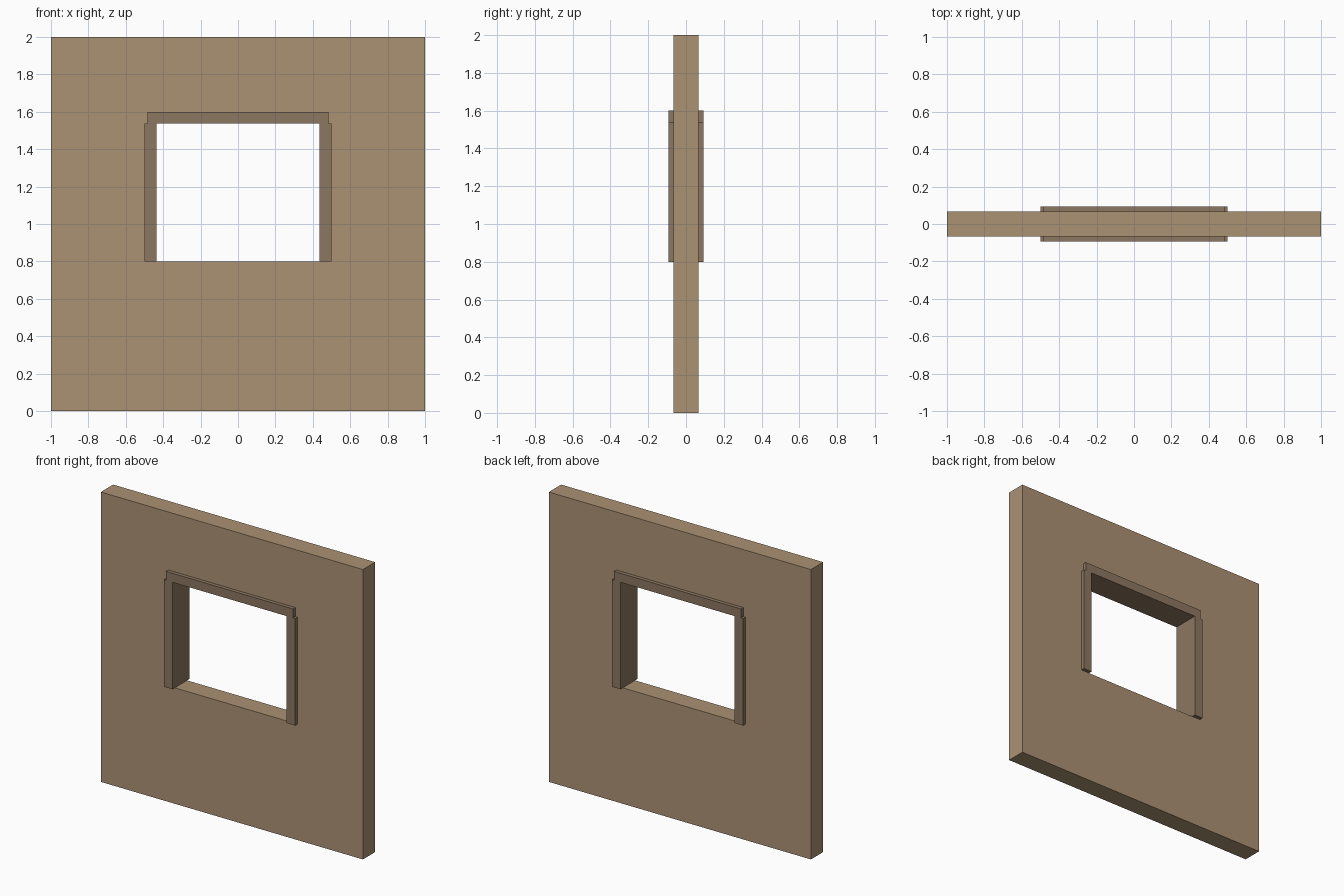
import bpy, bmesh

if "Cube" in bpy.data.objects:
    bpy.data.objects.remove(bpy.data.objects["Cube"])

WALL_HALF = 0.067     # half thickness of wall
TRIM_HALF = 0.093     # half depth of window frame
IN_X, SILL, HEAD = 0.436, 0.80, 1.538


def material(name, rgb):
    m = bpy.data.materials.new(name)
    m.diffuse_color = (*rgb, 1)
    m.use_nodes = True
    m.node_tree.nodes["Principled BSDF"].inputs["Base Color"].default_value = m.diffuse_color
    return m


def finish(bm, name, mat):
    bmesh.ops.recalc_face_normals(bm, faces=bm.faces[:])
    mesh = bpy.data.meshes.new(name)
    bm.to_mesh(mesh)
    bm.free()
    mesh.materials.append(mat)
    ob = bpy.data.objects.new(name, mesh)
    bpy.context.collection.objects.link(ob)
    return ob


def extrude_y(bm, faces, depth):
    geom = bmesh.ops.extrude_face_region(bm, geom=faces)["geom"]
    verts = [g for g in geom if isinstance(g, bmesh.types.BMVert)]
    bmesh.ops.translate(bm, verts=verts, vec=(0, depth, 0))


def rect(bm, x0, x1, z0, z1, y):
    return [bm.verts.new((x, y, z)) for x, z in ((x0, z0), (x1, z0), (x1, z1), (x0, z1))]


def box(name, x0, x1, z0, z1, half, mat):
    bm = bmesh.new()
    extrude_y(bm, [bm.faces.new(rect(bm, x0, x1, z0, z1, -half))], 2 * half)
    return finish(bm, name, mat)


wall_mat = material("wall_tan", (0.41, 0.287, 0.175))
trim_mat = material("trim_brown", (0.266, 0.185, 0.119))

# Wall panel with window opening; its edges tuck inside the frame
bm = bmesh.new()
outer = rect(bm, -1, 1, 0, 2, -WALL_HALF)
inner = rect(bm, -IN_X - 0.02, IN_X + 0.02, SILL, HEAD + 0.02, -WALL_HALF)
ring = [bm.faces.new((outer[i], outer[(i + 1) % 4], inner[(i + 1) % 4], inner[i]))
        for i in range(4)]
extrude_y(bm, ring, 2 * WALL_HALF)
finish(bm, "wall", wall_mat)

# Window frame: two jambs and a slightly narrower header, no sill
box("jamb_left", -0.5, -IN_X, SILL, HEAD, TRIM_HALF, trim_mat)
box("jamb_right", IN_X, 0.5, SILL, HEAD, TRIM_HALF, trim_mat)
box("header", -0.485, 0.485, HEAD, 1.6, TRIM_HALF, trim_mat)
